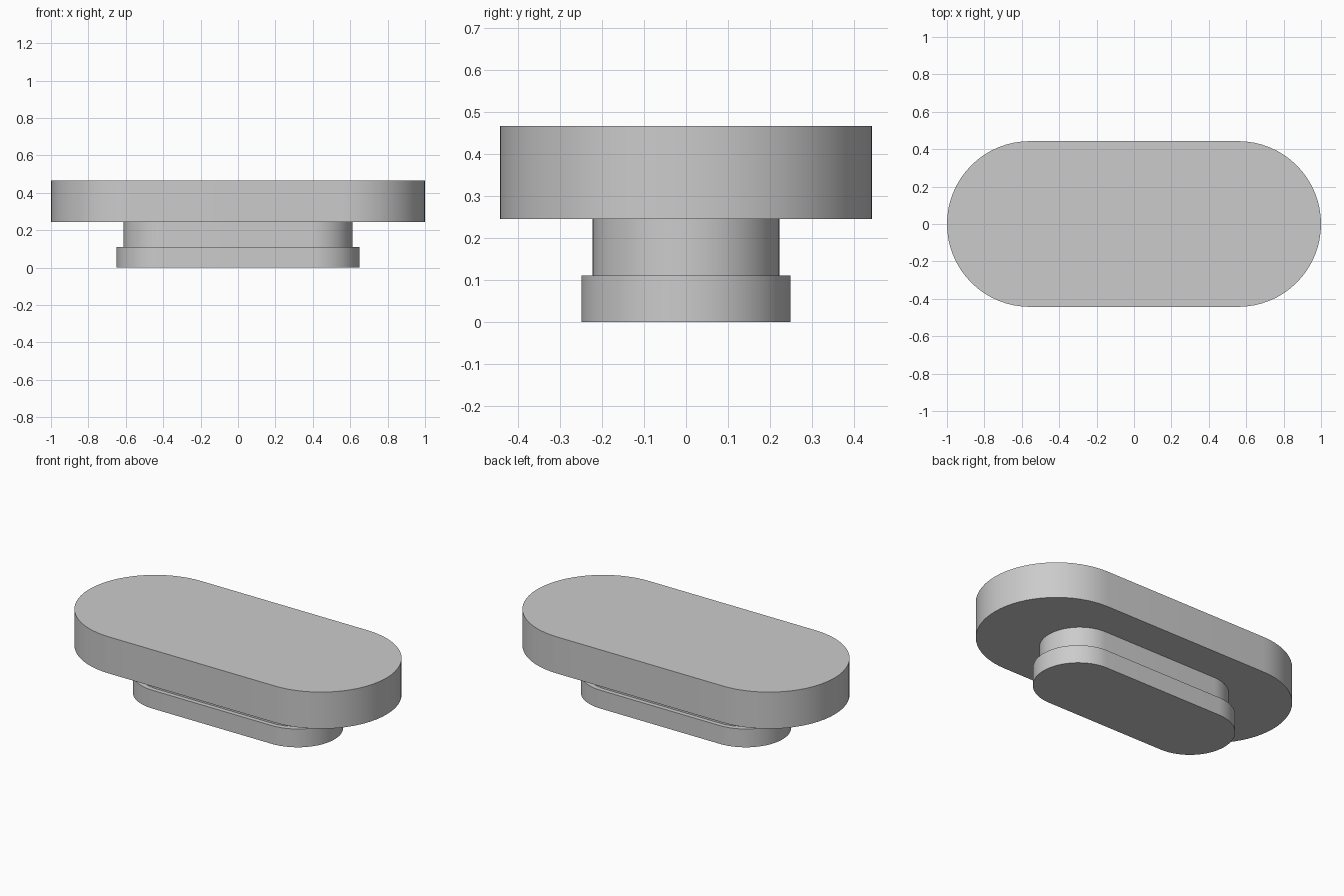
import bpy
import bmesh
import math

cube = bpy.data.objects.get("Cube")
if cube:
    bpy.data.objects.remove(cube, do_unlink=True)

COLOUR = (0.6, 0.6, 0.6, 1.0)
ARC_STEPS = 32

grey = bpy.data.materials.new("plain_grey")
grey.use_nodes = True
grey.diffuse_color = COLOUR
grey.node_tree.nodes["Principled BSDF"].inputs["Base Color"].default_value = COLOUR


def stadium_slab(name, half_length, radius, bottom, top):
    """Extrude an outline with two straight sides and half-round ends."""
    bm = bmesh.new()
    outline = []
    for side in (1, -1):
        centre = side * (half_length - radius)
        for i in range(ARC_STEPS + 1):
            angle = math.pi * (i / ARC_STEPS - 0.5)
            outline.append(bm.verts.new((
                centre + side * radius * math.cos(angle),
                side * radius * math.sin(angle),
                bottom)))
    face = bm.faces.new(outline)
    extruded = bmesh.ops.extrude_face_region(bm, geom=[face], use_keep_orig=True)
    raised = [v for v in extruded["geom"] if isinstance(v, bmesh.types.BMVert)]
    bmesh.ops.translate(bm, verts=raised, vec=(0, 0, top - bottom))
    bmesh.ops.recalc_face_normals(bm, faces=bm.faces)

    mesh = bpy.data.meshes.new(name)
    bm.to_mesh(mesh)
    bm.free()
    mesh.materials.append(grey)
    obj = bpy.data.objects.new(name, mesh)
    bpy.context.collection.objects.link(obj)

    # Round ends smooth, rims sharp
    bpy.ops.object.select_all(action="DESELECT")
    obj.select_set(True)
    bpy.context.view_layer.objects.active = obj
    bpy.ops.object.shade_smooth_by_angle(angle=math.radians(30))
    return obj


# Foot flange, narrower neck, wide cap
stadium_slab("foot_flange", 0.65, 0.249, 0.0, 0.111)
stadium_slab("neck", 0.612, 0.222, 0.111, 0.245)
stadium_slab("cap", 1.0, 0.443, 0.245, 0.467)
